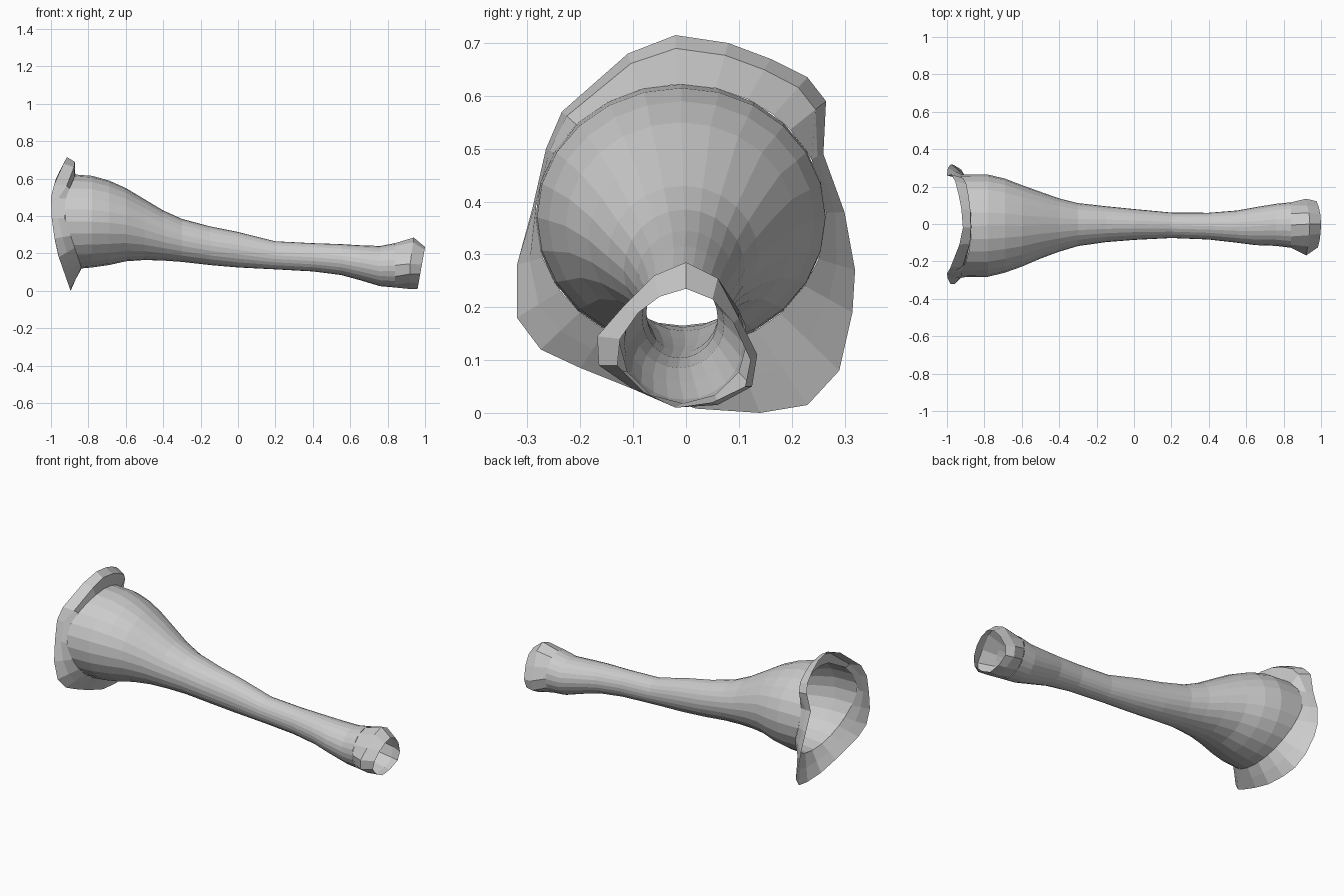
import bpy
from math import sin, cos, tau, atan2


def interp(table, v):
    if v <= table[0][0]:
        return table[0][1]
    for (a, p), (b, q) in zip(table, table[1:]):
        if v <= b:
            return p + (q - p) * (v - a) / (b - a)
    return table[-1][1]


def loft(name, rings):
    n = len(rings[0])
    verts = [p for r in rings for p in r]
    faces = [(i * n + j, i * n + (j + 1) % n, (i + 1) * n + (j + 1) % n, (i + 1) * n + j)
             for i in range(len(rings) - 1) for j in range(n)]
    me = bpy.data.meshes.new(name)
    me.from_pydata(verts, [], faces)
    ob = bpy.data.objects.new(name, me)
    bpy.context.collection.objects.link(ob)
    return ob


def section(x, y0, y1, z0, z1, angles):
    return [(x, (y0 + y1) / 2 + (y1 - y0) / 2 * cos(a),
             (z0 + z1) / 2 + (z1 - z0) / 2 * sin(a)) for a in angles]


# Wide mouth rim: an ellipse whose sides reach further out than top and bottom
RIM_X = [(.12, -.835), (.25, -.88), (.4, -.93), (.5, -.92), (.62, -.87)]


def rim(angles):
    return [(interp(RIM_X, z), y, z)
            for _, y, z in section(0, -.285, .265, .12, .622, angles)]


# Hollow tapering tube: x, y min, y max, z min, z max
stations = [
    (-.78, -.282, .264, .125, .615), (-.69, -.26, .243, .138, .59),
    (-.6, -.228, .208, .158, .55), (-.5, -.185, .172, .165, .49),
    (-.4, -.148, .137, .162, .43), (-.3, -.118, .112, .155, .385),
    (-.15, -.097, .095, .138, .345), (0, -.085, .08, .125, .315),
    (.2, -.075, .061, .115, .265), (.4, -.083, .06, .104, .255),
    (.55, -.1, .072, .085, .25), (.65, -.113, .09, .058, .244),
    (.76, -.117, .108, .025, .24), (.84, -.127, .116, .018, .255)]
even = [tau * i / 24 for i in range(24)]
loft("tube", [rim(even)] + [section(*s, even) for s in stations])

# Flared collar around the wide mouth, outline (y, z) seen from the end
outline = [(.30, .38), (.26, .49), (.265, .59), (.23, .635), (.16, .67), (.08, .70),
           (-.02, .715), (-.11, .68), (-.235, .57), (-.265, .5), (-.29, .39),
           (-.32, .28), (-.32, .18), (-.275, .12), (-.2, .085), (-.1, .045),
           (.02, .008), (.14, 0), (.23, .015), (.29, .08), (.315, .19), (.32, .27)]
OUT_X = [(0, -.895), (.1, -.93), (.2, -.965), (.3, -.985), (.42, -1),
         (.5, -1), (.6, -.975), (.715, -.915)]
outer = [(interp(OUT_X, z), y, z) for y, z in outline]
inner = rim([atan2((z - .371) / .251, (y + .01) / .275) for y, z in outline])
middle = []
for a, b in zip(inner, outer):
    up = min(1, max(0, (b[2] - .5) / .1))      # top part stands up before flaring
    tx, tr = .5 - .45 * up, .5 + .23 * up
    middle.append((a[0] + (b[0] - a[0]) * tx, a[1] + (b[1] - a[1]) * tr,
                   a[2] + (b[2] - a[2]) * tr))
loft("mouth_collar", [inner, middle, outer])

# Cuff at the narrow end, flaring out then turning in to a lip
cuff = [(.135, .11), (.10, .18), (.06, .255), (0, .285), (-.06, .26), (-.12, .2),
        (-.168, .145), (-.165, .09), (-.10, .045), (-.02, .01), (.06, .015), (.125, .05)]
lip = [(.122, .10), (.09, .17), (.05, .215), (0, .235), (-.05, .22), (-.09, .19),
       (-.125, .14), (-.13, .09), (-.08, .04), (-.02, .01), (.05, .02), (.112, .05)]
loft("end_cuff", [
    section(*stations[-1], even[::2]),
    [(.92 + .02 * max(0, z - .14) / .145, y, z) for y, z in cuff],
    [(.96 + .04 * (z - .01) / .225, y, z) for y, z in lip]])
